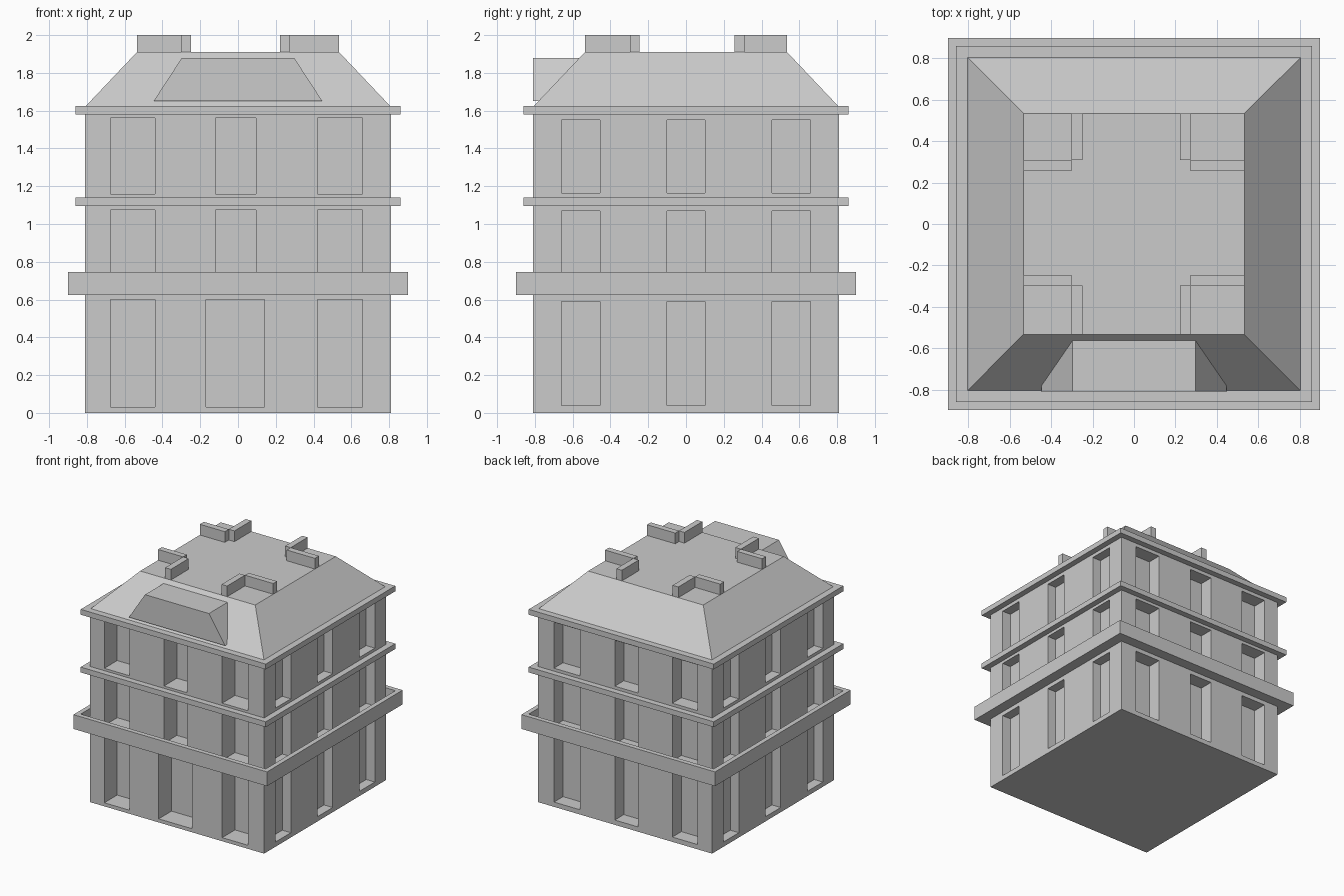
import bpy, bmesh
from mathutils import Vector

if "Cube" in bpy.data.objects:
    bpy.data.objects.remove(bpy.data.objects["Cube"])


def finish(name, bm):
    bmesh.ops.recalc_face_normals(bm, faces=bm.faces)
    me = bpy.data.meshes.new(name)
    bm.to_mesh(me)
    bm.free()
    ob = bpy.data.objects.new(name, me)
    bpy.context.collection.objects.link(ob)
    return ob


def add_box(bm, x0, x1, y0, y1, z0, z1):
    vs = bmesh.ops.create_cube(bm, size=1)["verts"]
    for v in vs:
        v.co = Vector((x1 if v.co.x > 0 else x0,
                       y1 if v.co.y > 0 else y0,
                       z1 if v.co.z > 0 else z0))
    return vs


def box(name, *dims):
    bm = bmesh.new()
    add_box(bm, *dims)
    return finish(name, bm)


def cut(ob, cutter):
    cutter.hide_render = True
    cutter.hide_set(True)
    cutter.display_type = 'WIRE'
    m = ob.modifiers.new("cut", 'BOOLEAN')
    m.operation = 'DIFFERENCE'
    m.solver = 'EXACT'
    m.object = cutter


W = 0.81  # half width of the walls

# walls with recessed windows and door
walls = box("walls", -W, W, -W, W, 0, 1.6)
bm = bmesh.new()
columns_x = [(-0.675, -0.44), (-0.12, 0.095), (0.42, 0.66)]
columns_y = [(-0.66, -0.455), (-0.10, 0.10), (0.455, 0.66)]
floors_front = [(0.03, 0.60), (0.68, 1.075), (1.16, 1.56)]
floors_side = [(0.04, 0.59), (0.68, 1.07), (1.165, 1.55)]
for level in range(3):
    z0, z1 = floors_front[level]
    s0, s1 = floors_side[level]
    for col in range(3):
        a, b = columns_x[col]
        fa, fb = (-0.17, 0.14) if (level, col) == (0, 1) else (a, b)
        add_box(bm, fa, fb, -1, -W + 0.17, z0, z1)
        add_box(bm, a, b, W - 0.12, 1, s0, s1)
        c, d = columns_y[col]
        add_box(bm, W - 0.08, 1, c, d, s0, s1)
        add_box(bm, -1, -W + 0.08, c, d, s0, s1)
cut(walls, finish("window_cutter", bm))

# balcony with a parapet around it
balcony = box("balcony", -0.9, 0.9, -0.9, 0.9, 0.625, 0.745)
cut(balcony, box("balcony_cutter", -0.86, 0.86, -0.86, 0.86, 0.66, 0.9))

# the balcony cut leaves a slab inside the walls; open the middle for the recesses
cut(balcony, box("balcony_core_cutter", -0.8, 0.8, -0.8, 0.8, 0.5, 0.9))

# cornices
for name, z0, z1, hollow in (("middle_cornice", 1.095, 1.14, True),
                             ("top_cornice", 1.58, 1.625, False)):
    box(name, -0.86, 0.86, -0.86, 0.86, z0, z1)

# sloped roof with a flat top
bm = bmesh.new()
for v in add_box(bm, -W, W, -W, W, 1.62, 1.91):
    if v.co.z > 1.8:
        v.co.x *= 0.535 / W
        v.co.y *= 0.535 / W
finish("roof", bm)

# dormer on the front slope
bm = bmesh.new()
profile = [(-0.447, 1.65), (0.447, 1.65), (0.297, 1.88), (-0.297, 1.88)]
face = bm.faces.new([bm.verts.new((x, -W, z)) for x, z in profile])
ext = bmesh.ops.extrude_face_region(bm, geom=[face])["geom"]
bmesh.ops.translate(bm, vec=(0, 0.26, 0),
                    verts=[g for g in ext if isinstance(g, bmesh.types.BMVert)])
finish("dormer", bm)

# pairs of low walls at the four roof corners
E = 0.535
for side_x, xs in (("left", (-0.25, -0.303)), ("right", (0.222, 0.273))):
    ex = E if xs[0] > 0 else -E
    for side_y, ys in (("front", (-0.247, -0.297)), ("back", (0.257, 0.31))):
        ey = E if ys[0] > 0 else -E
        bm = bmesh.new()
        add_box(bm, *sorted(xs), *sorted((ys[1], ey)), 1.905, 2.0)
        add_box(bm, *sorted((xs[1], ex)), *sorted(ys), 1.905, 2.0)
        finish(f"roof_wall_{side_y}_{side_x}", bm)
